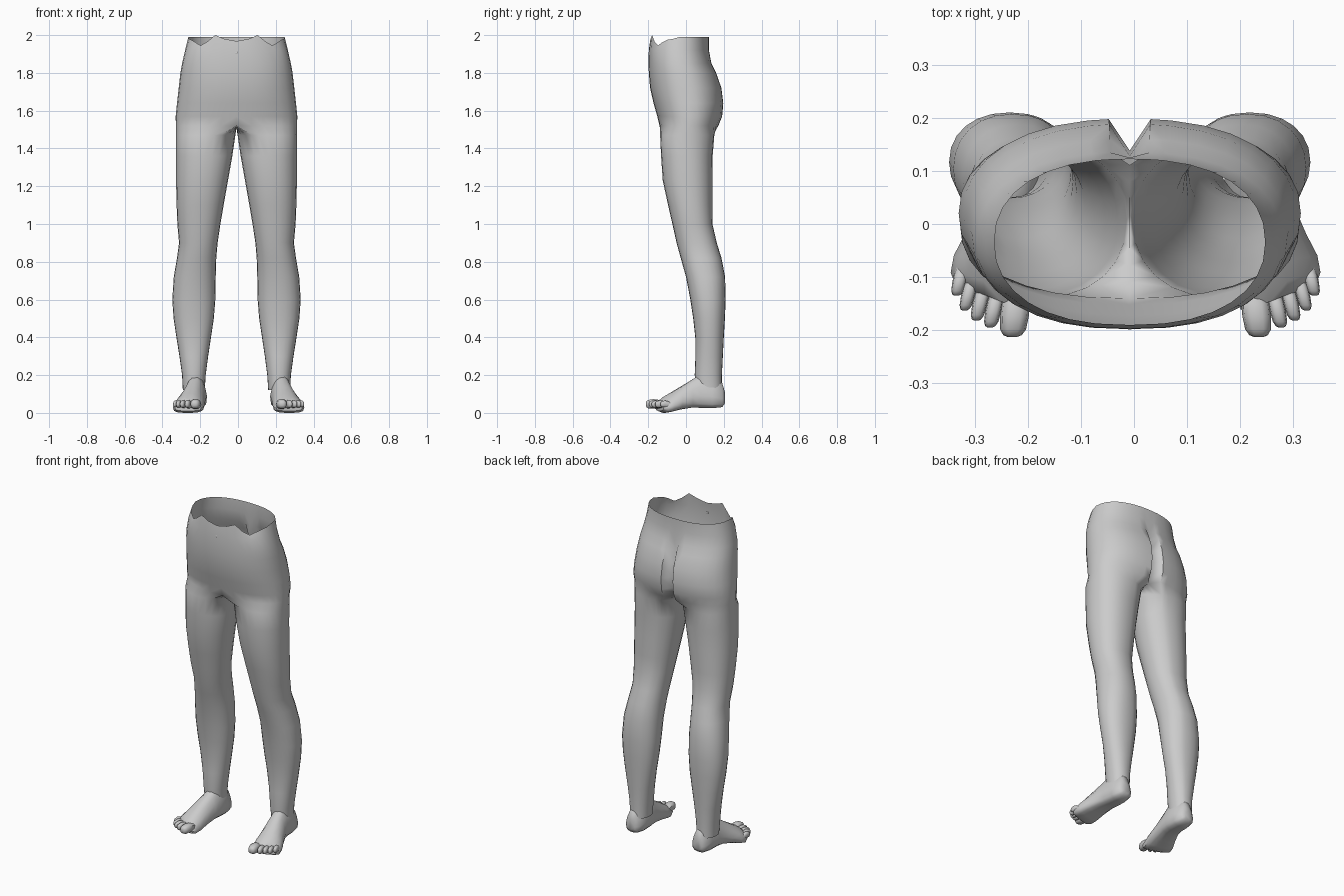
import bpy, bmesh, math
from mathutils import Vector

cube = bpy.data.objects.get("Cube")
if cube:
    bpy.data.objects.remove(cube, do_unlink=True)

skin = bpy.data.materials.new("grey_skin")
skin.use_nodes = True
COLOUR = (0.6, 0.6, 0.6, 1)
skin.diffuse_color = COLOUR
skin.node_tree.nodes["Principled BSDF"].inputs["Base Color"].default_value = COLOUR


def finish(bm, name, angle):
    """Turn a bmesh into a smooth shaded object."""
    bmesh.ops.recalc_face_normals(bm, faces=bm.faces)
    mesh = bpy.data.meshes.new(name)
    bm.to_mesh(mesh)
    bm.free()
    mesh.materials.append(skin)
    obj = bpy.data.objects.new(name, mesh)
    bpy.context.collection.objects.link(obj)
    bpy.ops.object.select_all(action='DESELECT')
    obj.select_set(True)
    bpy.context.view_layer.objects.active = obj
    bpy.ops.object.shade_smooth_by_angle(angle=math.radians(angle))
    return obj


def bridge(bm, a, b, closed=True):
    for i in range(len(a) if closed else len(a) - 1):
        j = (i + 1) % len(a)
        bm.faces.new((a[i], a[j], b[j], b[i]))


def power(v, e):
    return math.copysign(abs(v) ** e, v)


# Arc angles, front centre to back centre, with a narrow last step for the cleft
STEPS = 16
arc = [-90 + 180 * i / STEPS for i in range(STEPS)] + [85, 90]
INNER = 7

# Pelvis half rings: height, half width, front y, back y, cleft depth
pelvis = [
    (1.985, 0.255, -0.19, 0.122, 0.0),
    (1.92, 0.272, -0.197, 0.122, 0.0),
    (1.85, 0.288, -0.198, 0.135, 0.01),
    (1.80, 0.297, -0.197, 0.16, 0.05),
    (1.72, 0.306, -0.19, 0.188, 0.06),
    (1.64, 0.315, -0.172, 0.198, 0.06),
    (1.57, 0.322, -0.152, 0.192, 0.06),
    (1.52, 0.321, -0.14, 0.172, 0.06),
]
# Leg rings: height, inner x, outer x, front y, back y
legs = [
    (1.47, 0.006, 0.320, -0.137, 0.150),
    (1.36, 0.022, 0.320, -0.132, 0.141),
    (1.23, 0.045, 0.320, -0.123, 0.140),
    (1.10, 0.068, 0.317, -0.095, 0.139),
    (1.00, 0.085, 0.313, -0.072, 0.140),
    (0.90, 0.100, 0.304, -0.050, 0.163),
    (0.82, 0.107, 0.315, -0.028, 0.188),
    (0.72, 0.110, 0.332, 0.000, 0.207),
    (0.60, 0.112, 0.340, 0.023, 0.210),
    (0.50, 0.120, 0.333, 0.038, 0.206),
    (0.40, 0.135, 0.318, 0.049, 0.200),
    (0.30, 0.150, 0.302, 0.050, 0.195),
    (0.20, 0.163, 0.288, 0.046, 0.190),
    (0.12, 0.168, 0.284, 0.055, 0.190),
]
# Uneven rim of the waist, from front centre round to the back
rim = [1.968, 1.98, 2.0, 1.965, 1.945, 1.962, 1.975, 1.98]

bm = bmesh.new()
upper = []
for k, (z, w, front, back, cleft) in enumerate(pelvis):
    ring = []
    mid, ry = (front + back) / 2, (back - front) / 2
    for i, deg in enumerate(arc):
        t = math.radians(deg)
        x = w * power(math.cos(t), 0.85) if abs(deg) < 90 else 0
        y = mid + ry * power(math.sin(t), 0.9)
        if deg == 90:
            y -= cleft
        top = rim[i] if i < len(rim) else 1.99
        ring.append(bm.verts.new((x, y, top if k == 0 else z)))
    if upper:
        bridge(bm, upper[-1], ring, False)
    upper.append(ring)

# Crotch saddle closes the last half ring into a full leg ring
first, last = upper[-1][0].co, upper[-1][-1].co
saddle = []
for i in range(1, INNER + 1):
    f = i / (INNER + 1)
    p = last.lerp(first, f)
    saddle.append(bm.verts.new((0, p.y, p.z - 0.012 * math.sin(f * math.pi))))
previous = upper[-1] + saddle

leg_angles = [a * 4 / 3 for a in arc] + [120 + 120 * i / (INNER + 1) for i in range(1, INNER + 1)]
for z, inner, outer, front, back in legs:
    ring = []
    for deg in leg_angles:
        t = math.radians(deg)
        ring.append(bm.verts.new(((inner + outer) / 2 + (outer - inner) / 2 * power(math.cos(t), 0.92),
                                  (front + back) / 2 + (back - front) / 2 * power(math.sin(t), 0.92), z)))
    bridge(bm, previous, ring)
    previous = ring
body = finish(bm, "hips_and_legs", 50)
body.location.x = -0.008
mirror = body.modifiers.new("mirror", 'MIRROR')
mirror.use_clip = True
mirror.merge_threshold = 0.0005


def loft(bm, rings):
    """Closed skin through rings of points, capped at both ends."""
    rows = [[bm.verts.new(p) for p in r] for r in rings]
    for a, b in zip(rows, rows[1:]):
        bridge(bm, a, b)
    bm.faces.new(rows[0])
    bm.faces.new(rows[-1])


# Foot sections from heel to ball: y, centre x, half width, sole z, top z
foot = [
    (0.206, 0.225, 0.025, 0.050, 0.110),
    (0.192, 0.225, 0.045, 0.030, 0.160),
    (0.140, 0.225, 0.057, 0.024, 0.200),
    (0.075, 0.227, 0.060, 0.026, 0.205),
    (0.035, 0.234, 0.063, 0.028, 0.180),
    (-0.03, 0.249, 0.072, 0.018, 0.138),
    (-0.08, 0.261, 0.081, 0.006, 0.106),
    (-0.115, 0.268, 0.080, 0.0, 0.085),
    (-0.14, 0.268, 0.070, 0.010, 0.065),
]
# Toes: root x, root y, tip x, tip y, half width, half height
toes = [
    (0.222, -0.115, 0.232, -0.213, 0.027, 0.026),
    (0.259, -0.12, 0.274, -0.195, 0.015, 0.021),
    (0.284, -0.11, 0.300, -0.182, 0.014, 0.020),
    (0.306, -0.095, 0.322, -0.163, 0.013, 0.019),
    (0.325, -0.075, 0.337, -0.135, 0.013, 0.018),
]
SIDES = 14
for side, word in ((-1, "right"), (1, "left")):
    def place(x, y, z):
        return Vector((side * x + 0.003, y, z))

    bm = bmesh.new()
    rings = []
    for y, cx, hw, low, high in foot:
        ring = []
        for i in range(SIDES):
            t = 2 * math.pi * i / SIDES
            dx, s = hw * power(math.cos(t), 0.8), math.sin(t)
            # A flat sole and a rounded instep, wider near the ground
            z = low + (high - low) * (0.35 + (0.65 * s if s > 0 else 0.35 * power(s, 0.5)))
            skew = 0.3 * dx * max(0, min(1, (0.05 - y) / 0.15))
            ring.append(place(cx + dx * (1 - 0.25 * max(0, s)), y + skew, z))
        rings.append(ring)
    loft(bm, rings)
    finish(bm, word + "_foot", 50)

    # Toes arch over the knuckle and end in a rounded tip
    bm = bmesh.new()
    for rx, ry, tx, ty, hw, hh in toes:
        rings = []
        for f, size, lift in ((0, 0.85, 0.036), (0.35, 1, 0.045), (0.6, 1, 0.048),
                              (0.85, 0.9, 0.046), (0.96, 0.65, 0.046), (1, 0.3, 0.046)):
            rings.append([place(rx + (tx - rx) * f + hw * size * power(math.cos(t), 0.75),
                                ry + (ty - ry) * f,
                                lift + hh * size * power(math.sin(t), 0.75))
                          for t in (2 * math.pi * i / 10 for i in range(10))])
        loft(bm, rings)
    finish(bm, word + "_toes", 45)

# Navel
bm = bmesh.new()
bmesh.ops.create_uvsphere(bm, u_segments=8, v_segments=5, radius=0.007)
navel = finish(bm, "navel", 60)
navel.location = (-0.008, -0.196, 1.905)
navel.scale = (1, 0.4, 1)
